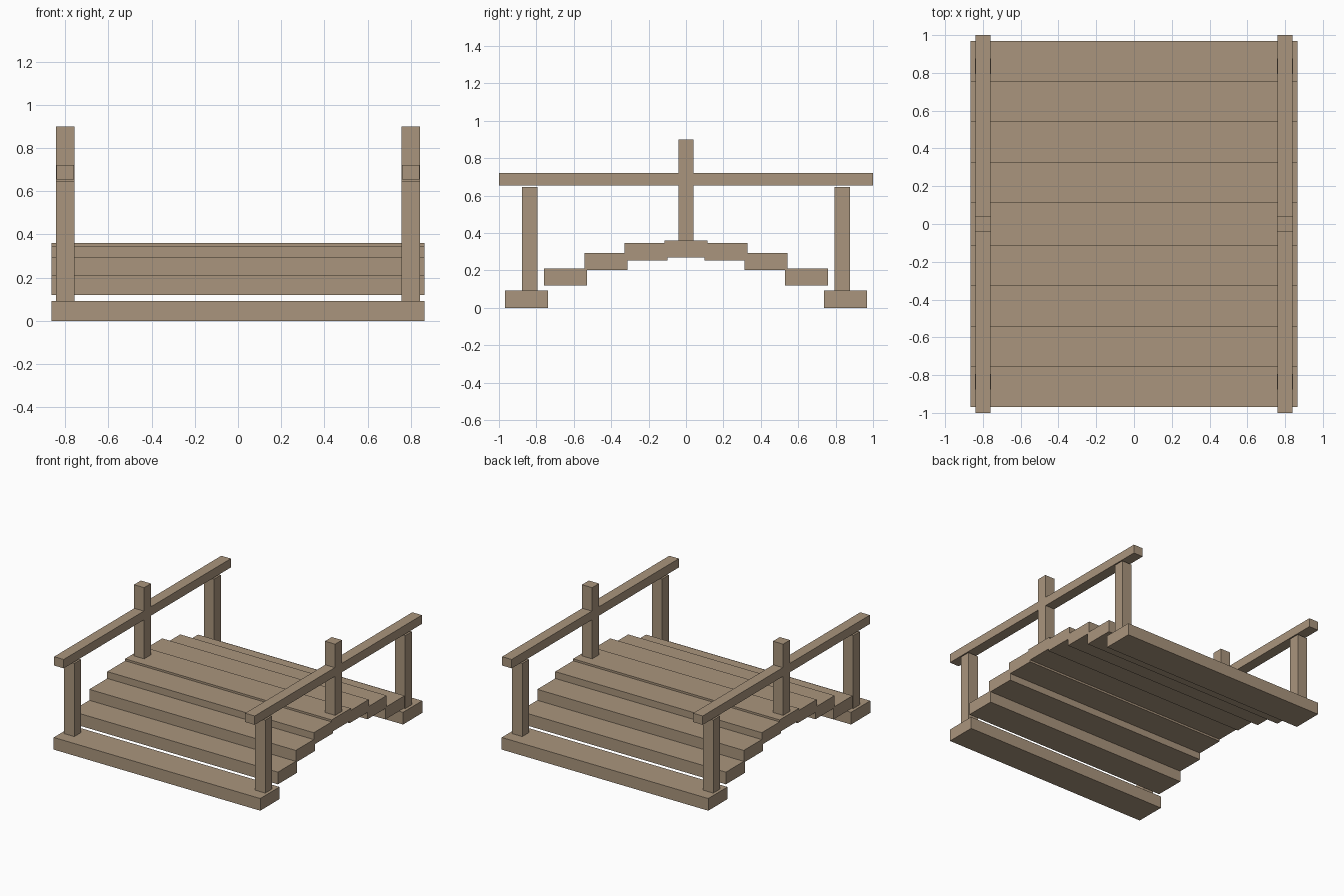
import bpy

default = bpy.data.objects.get("Cube")
if default:
    bpy.data.objects.remove(default, do_unlink=True)

# Single weathered wood colour
wood = bpy.data.materials.new("weathered_wood")
wood.use_nodes = True
color = (0.40, 0.30, 0.205, 1.0)
wood.diffuse_color = color
wood.node_tree.nodes["Principled BSDF"].inputs["Base Color"].default_value = color


def beam(name, x, y, bottom, top, width, depth):
    """Square-edged timber centred on x, y between two heights."""
    bpy.ops.mesh.primitive_cube_add(size=1, location=(x, y, (bottom + top) / 2))
    obj = bpy.context.object
    obj.name = name
    obj.scale = (width, depth, top - bottom)
    bpy.ops.object.transform_apply(location=False, rotation=False, scale=True)
    obj.data.materials.append(wood)
    return obj


PLANK_LENGTH, PLANK_DEPTH, PLANK_THICK = 1.73, 0.23, 0.092
POST = 0.082
SIDES = (("left", 1), ("right", -1))
ENDS = (("front", -1), ("back", 1))

# Arched deck: a crown plank and mirrored steps down to the ground
beam("crown_plank", 0, 0, 0.269, 0.269 + PLANK_THICK, PLANK_LENGTH, PLANK_DEPTH)
steps = [(0.214, 0.254), (0.429, 0.202), (0.643, 0.119), (0.854, 0.0)]
for number, (y, bottom) in enumerate(steps, 1):
    for end, sign in ENDS:
        beam(f"{end}_plank_{number}", 0, sign * y, bottom,
             bottom + PLANK_THICK, PLANK_LENGTH, PLANK_DEPTH)

# Railings: tall middle post, two end posts and a handrail on each side
for side, sx in SIDES:
    x = sx * 0.8
    beam(f"{side}_middle_post", x, 0, 0.355, 0.9, POST + 0.003, POST)
    beam(f"{side}_handrail", x, 0, 0.655, 0.722, 0.08, 2.0)
    for end, sy in ENDS:
        beam(f"{side}_{end}_post", x, sy * 0.836, 0.09, 0.645, POST + 0.003, POST)
